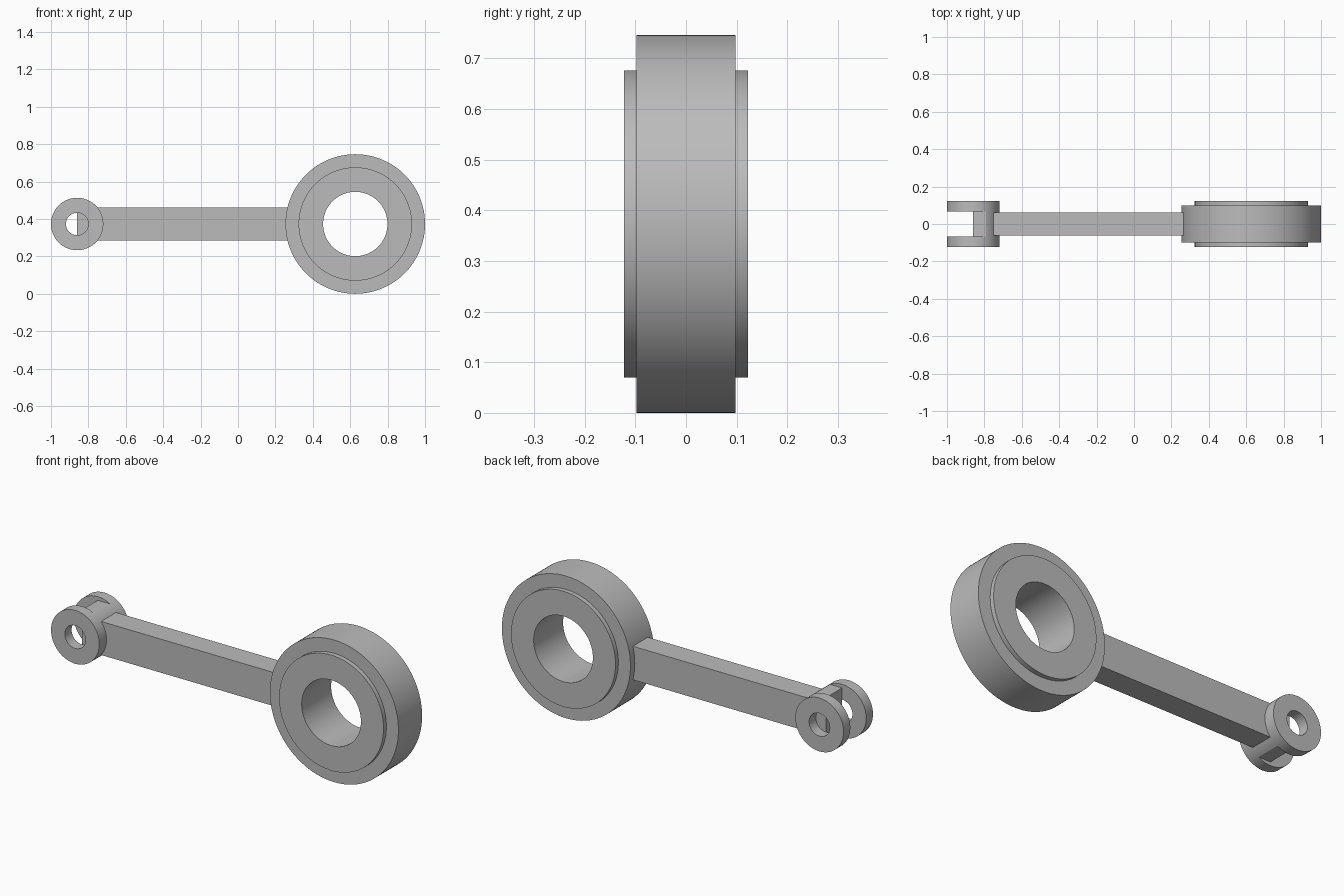
import bpy, bmesh, math
from mathutils import Matrix, Vector

cube = bpy.data.objects.get("Cube")
if cube:
    bpy.data.objects.remove(cube, do_unlink=True)

AXIS_Z = 0.373
RING_X, FORK_X = 0.627, -0.86
FORK_R = 0.14

metal = bpy.data.materials.new("grey_metal")
metal.use_nodes = True
colour = (0.5, 0.5, 0.5, 1)
metal.diffuse_color = colour
metal.node_tree.nodes["Principled BSDF"].inputs["Base Color"].default_value = colour


def finish(name, bm, location):
    bmesh.ops.recalc_face_normals(bm, faces=bm.faces)
    mesh = bpy.data.meshes.new(name)
    bm.to_mesh(mesh)
    bm.free()
    mesh.materials.append(metal)
    obj = bpy.data.objects.new(name, mesh)
    obj.location = location
    bpy.context.collection.objects.link(obj)
    bpy.ops.object.select_all(action="DESELECT")
    obj.select_set(True)
    bpy.context.view_layer.objects.active = obj
    bpy.ops.object.shade_smooth_by_angle(angle=math.radians(30))
    return obj


def lathe(name, profile, location, steps=96):
    """Revolve a closed (radius, y) profile around the y axis."""
    bm = bmesh.new()
    verts = [bm.verts.new((r, y, 0)) for r, y in profile]
    edges = [bm.edges.new((v, verts[i - 1])) for i, v in enumerate(verts)]
    bmesh.ops.spin(bm, geom=verts + edges, cent=(0, 0, 0), axis=(0, 1, 0),
                   angle=math.tau, steps=steps, use_merge=True)
    bmesh.ops.remove_doubles(bm, verts=bm.verts, dist=0.0001)
    return finish(name, bm, location)


def extrude(name, outline, half_width, location):
    """Extrude an (x, z) outline symmetrically along y."""
    bm = bmesh.new()
    face = bm.faces.new([bm.verts.new((x, -half_width, z)) for x, z in outline])
    result = bmesh.ops.extrude_face_region(bm, geom=[face])
    moved = [g for g in result["geom"] if isinstance(g, bmesh.types.BMVert)]
    bmesh.ops.translate(bm, verts=moved, vec=(0, 2 * half_width, 0))
    return finish(name, bm, location)


# Large end: thick ring with a raised collar on both sides
half = [(0.172, 0.122), (0.303, 0.122), (0.303, 0.098), (0.373, 0.098)]
lathe("big_end_ring", half + [(r, -y) for r, y in reversed(half)],
      (RING_X, 0, AXIS_Z), 128)

# Connecting bar, running into the ring and the fork
extrude("connecting_bar",
        [(-0.77, -0.088), (0.33, -0.088), (0.33, 0.088), (-0.77, 0.088)],
        0.062, (0, 0, AXIS_Z))

# Small end: two pierced fork discs
for name, side in (("front_fork_disc", -1), ("back_fork_disc", 1)):
    lathe(name, [(0.06, 0.066 * side), (FORK_R, 0.066 * side),
                 (FORK_R, 0.122 * side), (0.06, 0.122 * side)],
          (FORK_X, 0, AXIS_Z))

# Web closing the slot: flat top and bottom, rounded toward the bar
arc = [math.radians(a) for a in range(-60, 61, 4)]
web = [(0, -FORK_R * math.sin(math.radians(60)))]
web += [(FORK_R * math.cos(a), FORK_R * math.sin(a)) for a in arc]
web += [(0, FORK_R * math.sin(math.radians(60)))]
extrude("fork_web", web, 0.0665, (FORK_X, 0, AXIS_Z))
